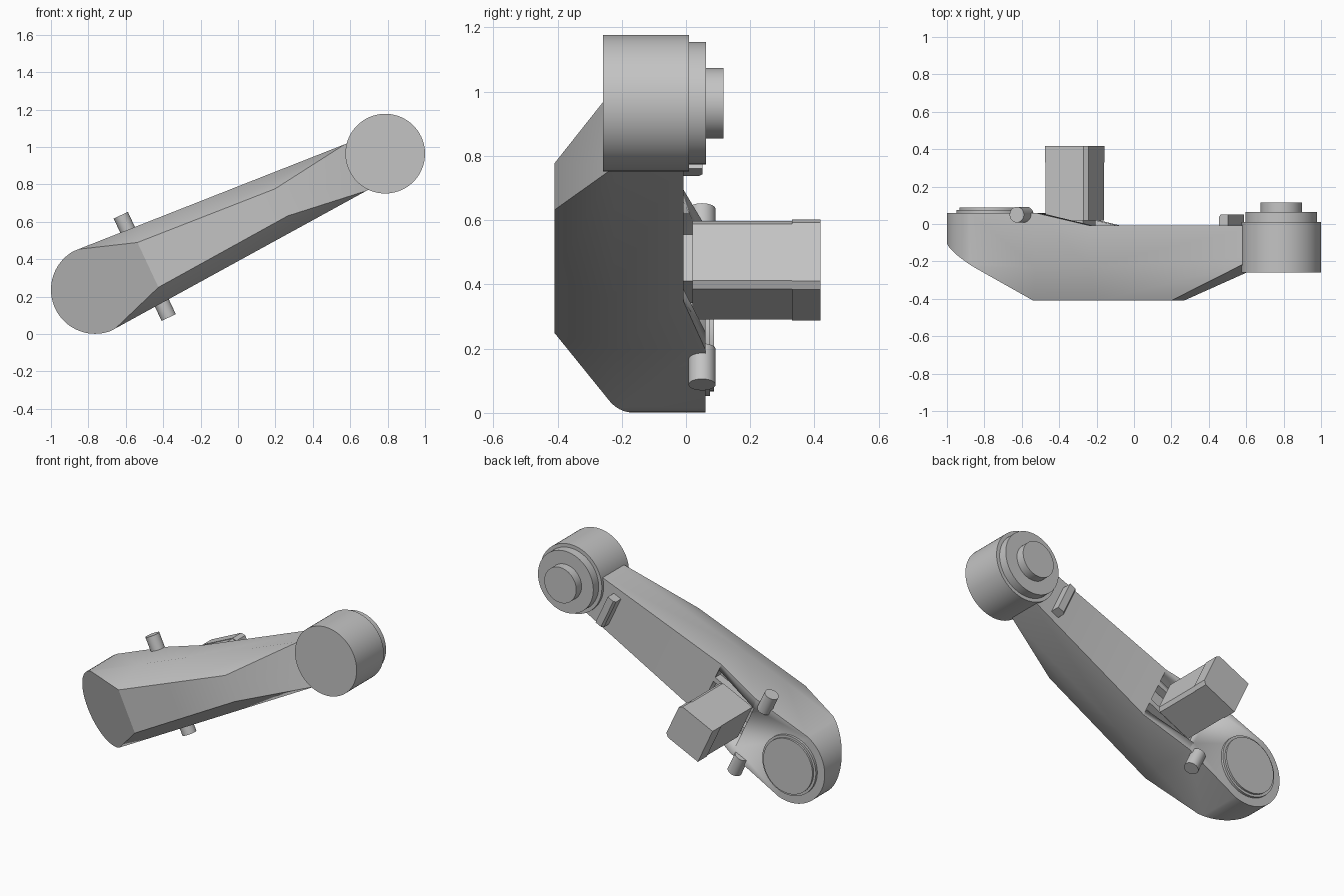
import bpy, bmesh, math
from mathutils import Matrix, Vector

if "Cube" in bpy.data.objects:
    bpy.data.objects.remove(bpy.data.objects["Cube"])

grey = bpy.data.materials.new("plain grey")
grey.use_nodes = True
colour = (0.55, 0.55, 0.55, 1)
grey.diffuse_color = colour
grey.node_tree.nodes["Principled BSDF"].inputs["Base Color"].default_value = colour

# Local frame: x runs along the arm from the big end, z across it
TILT = math.atan2(0.727, 1.551)
FRAME = Matrix.Translation((-0.764, 0, 0.237)) @ Matrix.Rotation(-TILT, 4, 'Y')
LENGTH = 1.713
BIG_R = 0.236


def finish(bm, name):
    bmesh.ops.recalc_face_normals(bm, faces=bm.faces[:])
    mesh = bpy.data.meshes.new(name)
    bm.to_mesh(mesh)
    bm.free()
    mesh.materials.append(grey)
    ob = bpy.data.objects.new(name, mesh)
    bpy.context.collection.objects.link(ob)
    ob.matrix_world = FRAME
    bpy.ops.object.select_all(action='DESELECT')
    ob.select_set(True)
    bpy.context.view_layer.objects.active = ob
    bpy.ops.object.shade_smooth_by_angle(angle=math.radians(25))
    return ob


def box(name, x, y, z, bevel=0, bevel_rule=None):
    bm = bmesh.new()
    size = [b - a for a, b in (x, y, z)]
    mid = [(a + b) / 2 for a, b in (x, y, z)]
    bmesh.ops.create_cube(bm, size=1, matrix=Matrix.Translation(mid) @ Matrix.Diagonal((*size, 1)))
    if bevel:
        edges = [e for e in bm.edges if bevel_rule((e.verts[0].co + e.verts[1].co) / 2 - Vector(mid), e)]
        bmesh.ops.bevel(bm, geom=edges, offset=bevel, segments=1, affect='EDGES')
    return finish(bm, name)


def cylinder(name, radius, start, end):
    bm = bmesh.new()
    start, end = Vector(start), Vector(end)
    axis = end - start
    turn = axis.to_track_quat('Z', 'Y').to_matrix().to_4x4()
    bmesh.ops.create_cone(bm, cap_ends=True, segments=64, radius1=radius, radius2=radius,
                          depth=axis.length, matrix=Matrix.Translation((start + end) / 2) @ turn)
    return finish(bm, name)


def cut(bm, point, normal, remove=True):
    geom = bm.verts[:] + bm.edges[:] + bm.faces[:]
    result = bmesh.ops.bisect_plane(bm, geom=geom, plane_co=point, plane_no=normal, clear_outer=remove)
    if remove:
        edges = [g for g in result["geom_cut"] if isinstance(g, bmesh.types.BMEdge)]
        bmesh.ops.contextual_create(bm, geom=edges)


# Arm body: tapered outline with one round end, extruded through y
FRONT, BACK = -0.41, 0.06
profile = []
for i in range(41):
    a = math.radians(94 + 172 * i / 40)
    profile.append((BIG_R * math.cos(a), BIG_R * math.sin(a)))
profile += [(1.65, -0.13), (1.65, 0.13)]
bm = bmesh.new()
base = bm.faces.new([bm.verts.new((x, FRONT, z)) for x, z in profile])
ext = bmesh.ops.extrude_face_region(bm, geom=[base])
bmesh.ops.translate(bm, vec=(0, BACK - FRONT, 0),
                    verts=[v for v in ext["geom"] if isinstance(v, bmesh.types.BMVert)])
bmesh.ops.recalc_face_normals(bm, faces=bm.faces[:])

# Chamfered front: two long sides and both ends
for side in (1, -1):
    along = Vector((1.55, 0, -0.103 * side))
    inward = Vector((0, -0.19, -0.087 * side))
    normal = along.cross(inward)
    if normal.z * side < 0:
        normal.negate()
    cut(bm, (0, -0.22, 0.24 * side), normal)
cut(bm, (0.312, FRONT, 0), (-0.59, -1, 0))
cut(bm, (1.10, FRONT, 0), (0.43, -1, 0))

# Back drops from the big end pad to the slimmer bar
cut(bm, (0.36, 0, 0), (1, 0, 0), False)
cut(bm, (0.67, 0, 0), (1, 0, 0), False)
for v in bm.verts:
    if v.co.y > 0.05 and v.co.x > 0.6:
        v.co.y = -0.008
body = finish(bm, "arm_body")

# Pocket around the handle root
cutter = box("pocket_cutter", (0.35, 0.67), (-0.06, 0.2), (-0.15, 0.15))
cutter.hide_render = True
mod = body.modifiers.new("pocket", 'BOOLEAN')
mod.operation = 'DIFFERENCE'
mod.solver = 'EXACT'
mod.object = cutter
bpy.context.view_layer.objects.active = body
bpy.ops.object.modifier_move_to_index(modifier="pocket", index=0)
bpy.ops.object.modifier_apply(modifier="pocket")
bpy.data.objects.remove(cutter)


# Handle block with its neck and slightly larger end cap
def outer_edges(offset, edge):
    d = edge.verts[0].co - edge.verts[1].co
    return abs(d.y) > 0.01 and offset.x > 0


box("handle_neck", (0.42, 0.58), (-0.07, 0.03), (-0.08, 0.08))
box("handle_block", (0.377, 0.62), (0.02, 0.335), (-0.117, 0.117), 0.02, outer_edges)
box("handle_end_cap", (0.374, 0.623), (0.33, 0.418), (-0.12, 0.12), 0.02, outer_edges)
for side in (1, -1):
    z = sorted((0.06 * side, 0.09 * side))
    box("pocket_rib", (0.35, 0.67), (-0.065, -0.008), z)

# Side pins
for side, name in ((1, "upper_pin"), (-1, "lower_pin")):
    cylinder(name, 0.042, (0.293, 0.05, 0.18 * side), (0.293, 0.05, 0.302 * side))

# Big end cover
cylinder("cover_rim", 0.185, (0, 0.04, 0), (0, 0.075, 0))
cylinder("cover_disc", 0.17, (0, 0.07, 0), (0, 0.087, 0))

# Drum at the small end
for name, r, y0, y1 in (("drum", 0.213, -0.258, 0.01), ("drum_step", 0.191, 0, 0.063),
                        ("drum_hub", 0.11, 0.05, 0.116)):
    cylinder(name, r, (LENGTH, y0, 0), (LENGTH, y1, 0))

# Stop block beside the drum
box("stop_block", (1.393, 1.447), (-0.03, 0.052), (-0.1, 0.1), 0.012,
    lambda offset, edge: offset.y > 0.03 and offset.x < -0.01)
